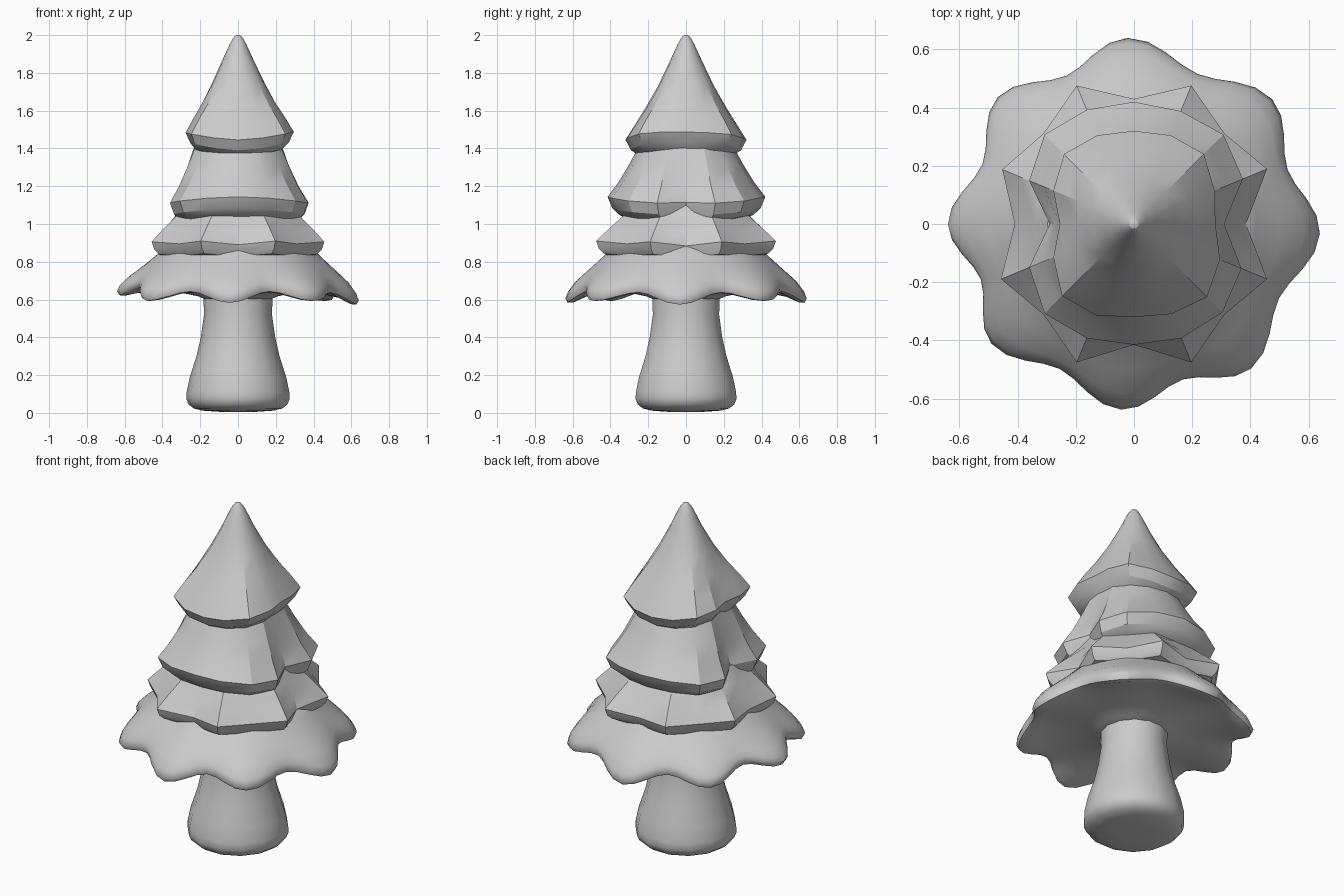
import bpy
from math import cos, sin, pi, radians

if "Cube" in bpy.data.objects:
    bpy.data.objects.remove(bpy.data.objects["Cube"])

grey = bpy.data.materials.new("plain_grey")
grey.use_nodes = True
grey.diffuse_color = (0.6, 0.6, 0.6, 1)
grey.node_tree.nodes["Principled BSDF"].inputs["Base Color"].default_value = (0.6, 0.6, 0.6, 1)


def loft(name, rings, smooth_angle):
    """Join rings of points into a closed skin with capped ends."""
    n = len(rings[0])
    verts = [p for ring in rings for p in ring]
    faces = [list(range(n))[::-1], list(range(len(verts) - n, len(verts)))]
    for k in range(len(rings) - 1):
        for i in range(n):
            j = (i + 1) % n
            faces.append((k * n + i, k * n + j, k * n + n + j, k * n + n + i))
    mesh = bpy.data.meshes.new(name)
    mesh.from_pydata(verts, [], faces)
    mesh.materials.append(grey)
    ob = bpy.data.objects.new(name, mesh)
    bpy.context.collection.objects.link(ob)
    bpy.ops.object.select_all(action="DESELECT")
    ob.select_set(True)
    bpy.context.view_layer.objects.active = ob
    bpy.ops.object.shade_smooth_by_angle(angle=radians(smooth_angle))
    return ob


def polar(r, a, z):
    return (r * cos(a), r * sin(a), z)


def tier(name, outline, profile, wave, swing):
    """Branch tier: outline is the rim radius around the tree, starting at +x.
    Profile rows are (radius factor, height, how far the outline shows).
    Wave lifts the corners, swing lifts the sides above front and back."""
    n = len(outline)
    mean = sum(outline) / n
    rings = []
    for factor, z, show in profile:
        ring = []
        for i, r in enumerate(outline):
            a = 2 * pi * i / n
            lift = wave * (r - mean) + swing * cos(2 * a)
            ring.append(polar(factor * (mean + show * (r - mean)), a, z + show * lift))
        rings.append(ring)
    return loft(name, rings, 26)


# Trunk, flared and rounded at the foot
trunk_profile = [(0.1, 0.006), (0.19, 0.012), (0.235, 0.024), (0.262, 0.045), (0.274, 0.075),
                 (0.272, 0.11), (0.255, 0.19), (0.22, 0.3), (0.197, 0.4), (0.18, 0.52),
                 (0.185, 0.68)]
loft("trunk", [[polar(r, 2 * pi * i / 14, z) for i in range(14)]
               for r, z in trunk_profile], 40)

# Scalloped skirt: eight drooping tips as (angle, height)
tips = [(-3, 0.58), (42, 0.6), (92, 0.59), (137, 0.61),
        (180, 0.63), (220, 0.6), (266, 0.59), (309, 0.6)]
skirt_profile = [(0.17, 0.6, 0, 0), (0.21, 0.617, 0, 0), (0.28, 0.632, 0, 0),
                 (0.4, 0.645, 0, 0.1), (0.5, 0.637, 0.4, 0.5), (0.535, 0.625, 0.8, 0.9),
                 (0.552, 0.628, 0.95, 1), (0.56, 0.65, 1, 1), (0.554, 0.68, 0.9, 0.85),
                 (0.532, 0.72, 0.65, 0.5), (0.485, 0.777, 0.25, 0.2),
                 (0.42, 0.845, 0, 0), (0.36, 0.91, 0, 0)]
steps = 8
skirt = []
for r, z, reach, droop in skirt_profile:
    ring = []
    for k, (a0, z0) in enumerate(tips):
        a1, z1 = tips[(k + 1) % len(tips)]
        if a1 < a0:
            a1 += 360
        for s in range(steps):
            t = s / steps
            lobe = 0.5 + 0.5 * cos(2 * pi * t)
            height = z0 + t * (z1 - z0) - 0.6
            ring.append(polar(r + 0.08 * reach * lobe, radians(a0 + t * (a1 - a0)),
                              z + droop * (height + 0.02 - 0.055 * lobe)))
    skirt.append(ring)
loft("bottom_skirt", skirt, 50)

# Lower tier: eight-pointed star rim
tier("lower_tier", [0.385, 0.495, 0.44, 0.515, 0.43, 0.515, 0.44, 0.49,
                    0.41, 0.495, 0.44, 0.515, 0.415, 0.515, 0.44, 0.495],
     [(0.78, 0.82, 0.2), (0.93, 0.835, 0.8), (0.97, 0.86, 1), (1, 0.9, 1),
      (0.89, 0.965, 0.7), (0.75, 1.04, 0.3), (0.64, 1.12, 0)], 0.2, 0)

# Middle tier: pinched at the sides
tier("middle_tier", [0.31, 0.405, 0.435, 0.42, 0.42, 0.425, 0.435, 0.39,
                     0.29, 0.39, 0.435, 0.425, 0.415, 0.425, 0.43, 0.4],
     [(0.72, 1.01, 0.2), (0.86, 1.035, 0.8), (0.94, 1.065, 1), (1, 1.125, 1),
      (0.86, 1.21, 0.8), (0.73, 1.31, 0.5), (0.6, 1.42, 0.2)], -0.1, -0.02)

# Top tier: squarish rim rising to the tip
tier("top_tier", [0.28, 0.3, 0.34, 0.33, 0.32, 0.33, 0.34, 0.3,
                  0.255, 0.3, 0.35, 0.34, 0.32, 0.335, 0.355, 0.32],
     [(0.62, 1.35, 0.2), (0.76, 1.375, 0.6), (0.91, 1.415, 1), (1, 1.47, 1),
      (0.84, 1.55, 0.9), (0.67, 1.63, 0.6), (0.46, 1.74, 0.3), (0.27, 1.86, 0),
      (0.14, 1.95, 0), (0.09, 1.98, 0), (0.05, 1.996, 0), (0.02, 2.0, 0)], 0.2, 0.025)
